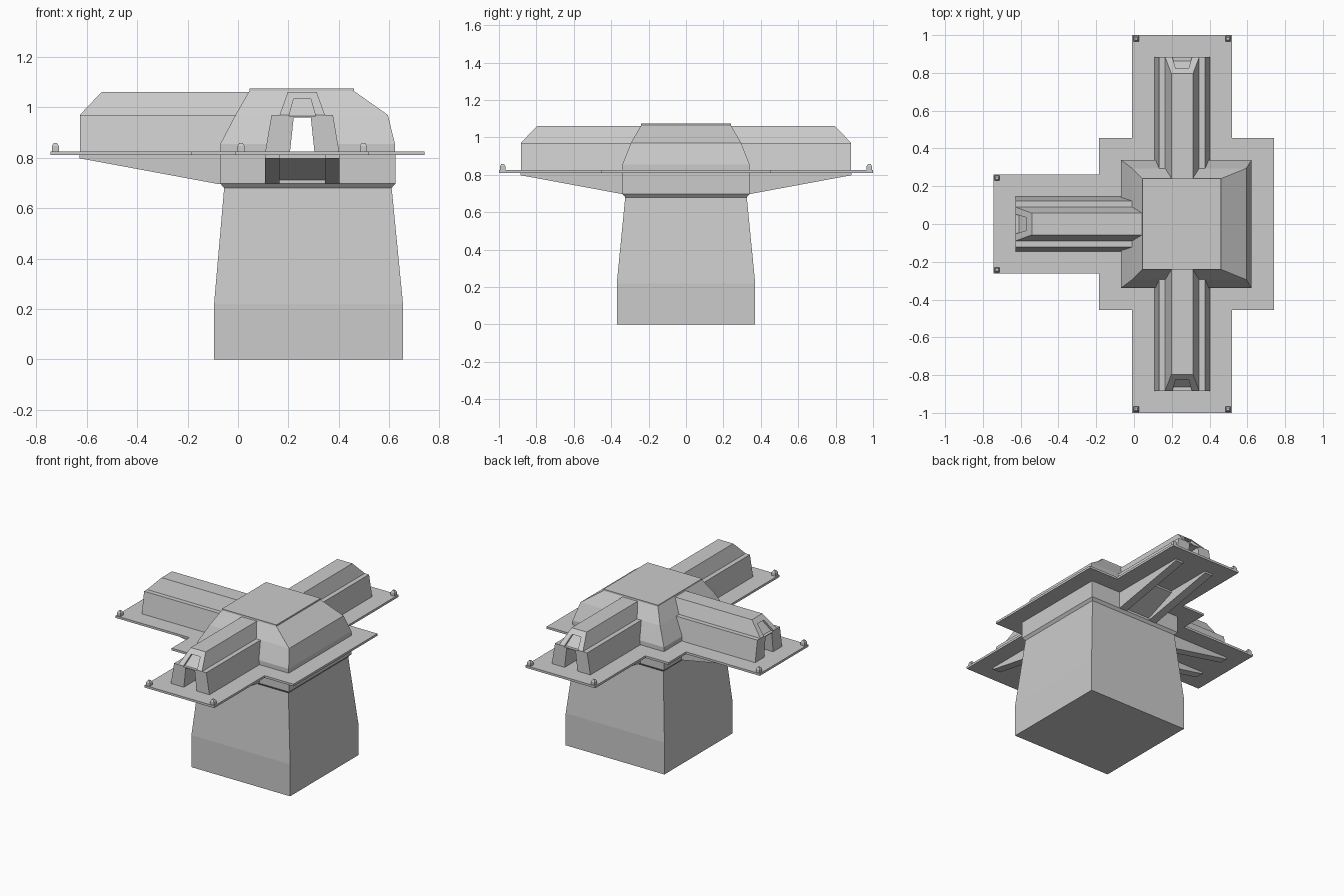
import bpy, bmesh, math
from mathutils import Matrix

if "Cube" in bpy.data.objects:
    bpy.data.objects.remove(bpy.data.objects["Cube"])

PIVOT = 0.255  # x where the three arms meet
ARMS = {"back": 90, "left": 180, "front": 270}


def loft(name, rings, angle=None, caps=True):
    """Bridge equal-sized point rings; arm parts are turned about the pivot."""
    bm = bmesh.new()
    vr = [[bm.verts.new(p) for p in r] for r in rings]
    n = len(rings[0])
    for a, b in zip(vr, vr[1:]):
        for i in range(n):
            j = (i + 1) % n
            bm.faces.new((a[i], a[j], b[j], b[i]))
    bm.faces.new(vr[0])
    if caps:
        bm.faces.new(vr[-1])
    else:  # arm nose: upright lower face and sloping upper face
        e = vr[-1]
        bm.faces.new([e[i] for i in (0, 1, 2, 5, 6, 7)])
        bm.faces.new(e[2:6])
    bmesh.ops.recalc_face_normals(bm, faces=bm.faces[:])
    if angle is not None:
        m = Matrix.Translation((PIVOT, 0, 0)) @ Matrix.Rotation(math.radians(angle), 4, 'Z')
        bmesh.ops.transform(bm, matrix=m, verts=bm.verts[:])
    me = bpy.data.meshes.new(name)
    bm.to_mesh(me)
    bm.free()
    ob = bpy.data.objects.new(name, me)
    bpy.context.collection.objects.link(ob)
    return ob


def rect(x0, x1, hy, z, cy=0):
    return [(x0, cy - hy, z), (x1, cy - hy, z), (x1, cy + hy, z), (x0, cy + hy, z)]


def trapezoid(u, w0, z0, w1, z1):
    return [(u, -w0, z0), (u, -w1, z1), (u, w1, z1), (u, w0, z0)]


def cut(ob, cutter):
    m = ob.modifiers.new("cut", 'BOOLEAN')
    m.operation = 'DIFFERENCE'
    m.solver = 'EXACT'
    m.object = cutter
    cutter.hide_render = True
    cutter.hide_viewport = True


# Tapered tower with flared collar
loft("tower", [rect(-0.095, 0.655, 0.37, 0), rect(-0.095, 0.655, 0.37, 0.22),
               rect(-0.055, 0.61, 0.325, 0.68), rect(-0.07, 0.625, 0.34, 0.697),
               rect(-0.07, 0.625, 0.34, 0.812)])

# Stepped flat plate
half = [(0.74, 0.455), (0.52, 0.455), (0.52, 1), (-0.01, 1), (-0.01, 0.455),
        (-0.185, 0.455), (-0.185, 0.263), (-0.745, 0.263)]
outline = half + [(x, -y) for x, y in reversed(half)]
loft("plate", [[(x, y, z) for x, y in outline] for z in (0.81, 0.825)])

# Central dome with raised flat cap
dome = loft("dome", [rect(-0.07, 0.623, 0.34, 0.822), rect(-0.07, 0.623, 0.34, 0.855),
                     rect(-0.01, 0.595, 0.295, 0.97), rect(0.045, 0.46, 0.24, 1.065),
                     rect(0.045, 0.46, 0.24, 1.075)])

# Three identical arms
side = [(-0.147, 0.822), (-0.122, 0.97), (-0.09, 0.97), (-0.057, 1.062)]
section = side + [(-v, z) for v, z in reversed(side)]


def nose(z):
    return 0.883 - max(0, z - 0.97) * 0.95


for tag, ang in ARMS.items():
    arm = loft(tag + "_arm", [[(0.2, v, z) for v, z in section],
                              [(nose(z), v, z) for v, z in section]], ang, caps=False)

    # Tunnel through arm and dome, and shallow recess in the sloping nose
    tunnel = loft(tag + "_tunnel_cutter", [trapezoid(-0.06, 0.051, 0.8, 0.034, 0.96),
                                           trapezoid(1.1, 0.051, 0.8, 0.034, 0.96)], ang)
    inner = [(nose(z) - 0.02, v, z) for v, z in
             ((-0.053, 0.965), (-0.034, 1.033), (0.034, 1.033), (0.053, 0.965))]
    recess = loft(tag + "_recess_cutter", [inner, [(1.1, v, z) for _, v, z in inner]], ang)
    cut(arm, tunnel)
    cut(arm, recess)
    cut(dome, tunnel)

    # Bracket under the plate: two long fins and a short steep web
    for name, v0, v1, end, low in (("fin_a", -0.147, -0.09, 0.885, 0.695),
                                   ("fin_b", 0.09, 0.147, 0.885, 0.695),
                                   ("web", -0.09, 0.09, 0.56, 0.708)):
        tip = 0.798
        loft(f"{tag}_{name}", [[(0.29, v, low), (0.33, v, low), (end, v, tip),
                                (end, v, 0.812), (0.29, v, 0.812)] for v in (v0, v1)], ang)

    # Corner posts with tapered tops
    for s, label in ((-1, "a"), (1, "b")):
        loft(f"{tag}_post_{label}",
             [rect(0.98 - r, 0.98 + r, r, z, s * 0.243)
              for r, z in ((0.014, 0.822), (0.014, 0.846), (0.007, 0.858))], ang)
